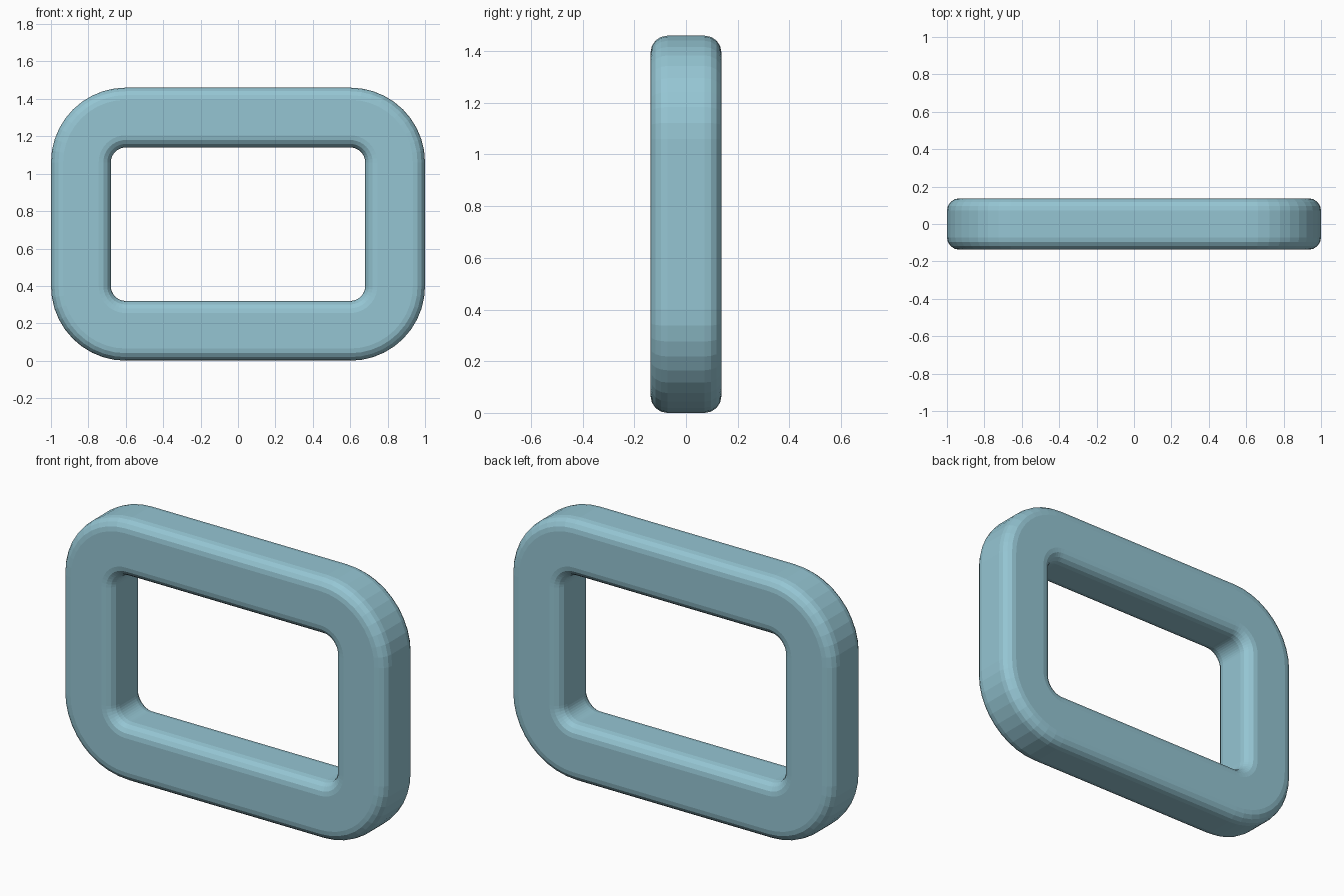
import bpy, bmesh
from math import sin, cos, pi

if "Cube" in bpy.data.objects:
    bpy.data.objects.remove(bpy.data.objects["Cube"])

CX, CZ, MID = 0.60, 0.33, 0.73      # corner pivots and centre height
R_IN, R_OUT, HALF_Y, BEVEL = 0.08, 0.40, 0.137, 0.065
CORNER_STEPS, BEVEL_STEPS = 10, 4

# Rounded-rectangle cross-section as (radius from corner pivot, y)
profile = []
mid_r, half_r = (R_IN + R_OUT) / 2, (R_OUT - R_IN) / 2
for q, (sr, sy) in enumerate([(1, 1), (-1, 1), (-1, -1), (1, -1)]):
    for i in range(BEVEL_STEPS + 1):
        a = (q + i / BEVEL_STEPS) * pi / 2
        profile.append((mid_r + sr * (half_r - BEVEL) + BEVEL * cos(a),
                        sy * (HALF_Y - BEVEL) + BEVEL * sin(a)))

# Sweep the section round the four corner pivots
bm = bmesh.new()
rings = []
for q, (sx, sz) in enumerate([(1, 1), (-1, 1), (-1, -1), (1, -1)]):
    for i in range(CORNER_STEPS + 1):
        a = (q + i / CORNER_STEPS) * pi / 2
        rings.append([bm.verts.new((sx * CX + r * cos(a), y, MID + sz * CZ + r * sin(a)))
                      for r, y in profile])
n = len(profile)
for k, ring in enumerate(rings):
    nxt = rings[(k + 1) % len(rings)]
    for j in range(n):
        bm.faces.new((ring[j], ring[(j + 1) % n], nxt[(j + 1) % n], nxt[j]))
bmesh.ops.recalc_face_normals(bm, faces=bm.faces)

mesh = bpy.data.meshes.new("frame")
bm.to_mesh(mesh)
bm.free()
frame = bpy.data.objects.new("frame", mesh)
bpy.context.collection.objects.link(frame)

# Pale blue paint
mat = bpy.data.materials.new("pale_blue")
mat.diffuse_color = (0.30, 0.56, 0.65, 1)
mat.use_nodes = True
mat.node_tree.nodes["Principled BSDF"].inputs["Base Color"].default_value = mat.diffuse_color
mesh.materials.append(mat)
